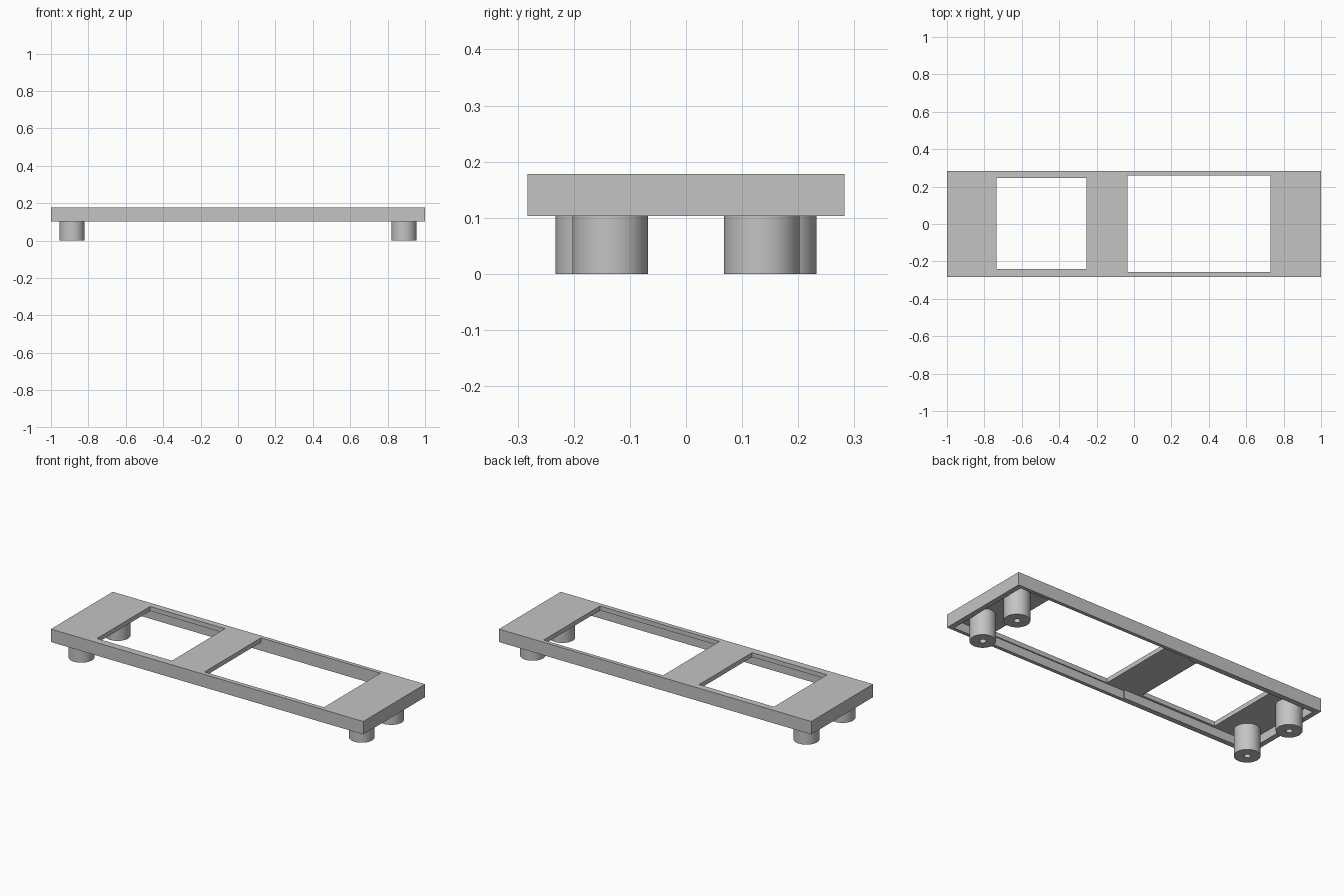
import bpy
import bmesh
from mathutils import Matrix

cube = bpy.data.objects.get("Cube")
if cube:
    bpy.data.objects.remove(cube, do_unlink=True)

# Single grey plastic
grey = bpy.data.materials.new("light grey plastic")
grey.use_nodes = True
COLOUR = (0.55, 0.55, 0.55, 1)
grey.diffuse_color = COLOUR
grey.node_tree.nodes["Principled BSDF"].inputs["Base Color"].default_value = COLOUR


def make_object(name, bm):
    bmesh.ops.recalc_face_normals(bm, faces=bm.faces)
    mesh = bpy.data.meshes.new(name)
    bm.to_mesh(mesh)
    bm.free()
    mesh.materials.append(grey)
    obj = bpy.data.objects.new(name, mesh)
    bpy.context.collection.objects.link(obj)
    return obj


def box(name, x, y, z):
    """Box from (low, high) ranges on each axis."""
    bm = bmesh.new()
    spans = (x, y, z)
    size = Matrix.Diagonal([hi - lo for lo, hi in spans] + [1])
    centre = Matrix.Translation([(lo + hi) / 2 for lo, hi in spans])
    bmesh.ops.create_cube(bm, size=1, matrix=centre @ size)
    return make_object(name, bm)


def cut(target, cutter):
    mod = target.modifiers.new("cut", "BOOLEAN")
    mod.operation = "DIFFERENCE"
    mod.solver = "EXACT"
    mod.object = cutter
    bpy.context.view_layer.objects.active = target
    bpy.ops.object.modifier_apply(modifier=mod.name)
    bpy.data.objects.remove(cutter, do_unlink=True)


def hollow_post(name, x, y, radius, bore, height, segments=48):
    """Tube open at the bottom, closed by the panel at its top."""
    bm = bmesh.new()
    rings = []
    for r, z in ((bore, height), (bore, 0), (radius, 0), (radius, height)):
        ring = bmesh.ops.create_circle(
            bm, segments=segments, radius=r, matrix=Matrix.Translation((x, y, z)))
        rings.append(ring["verts"])
    for a, b in zip(rings, rings[1:]):
        for i in range(segments):
            j = (i + 1) % segments
            bm.faces.new((a[i], a[j], b[j], b[i]))
    obj = make_object(name, bm)
    bpy.ops.object.select_all(action="DESELECT")
    obj.select_set(True)
    bpy.context.view_layer.objects.active = obj
    bpy.ops.object.shade_smooth_by_angle()


TOP, RIM, CEILING = 0.178, 0.103, 0.152

# Bezel panel with a shallow hollow underneath, stepped between its two bays
panel = box("bezel_panel", (-1, 1), (-0.2825, 0.2825), (RIM, TOP))
cut(panel, box("wide_bay", (-0.15, 0.97), (-0.2625, 0.2625), (0, CEILING)))
cut(panel, box("narrow_bay", (-0.97, -0.14), (-0.2525, 0.2525), (0, CEILING)))

# Two window openings through the panel
cut(panel, box("large_window", (-0.035, 0.73), (-0.256, 0.26), (0, 0.3)))
cut(panel, box("small_window", (-0.735, -0.255), (-0.24, 0.245), (0, 0.3)))

# Mounting posts, set slightly wider apart on the right-hand end
for end, x, spread in (("left", 0.887, 0.135), ("right", -0.887, 0.165)):
    for side, sign in (("front", -1), ("back", 1)):
        hollow_post(f"{side}_{end}_post", x, sign * spread, 0.0675, 0.017, CEILING)
